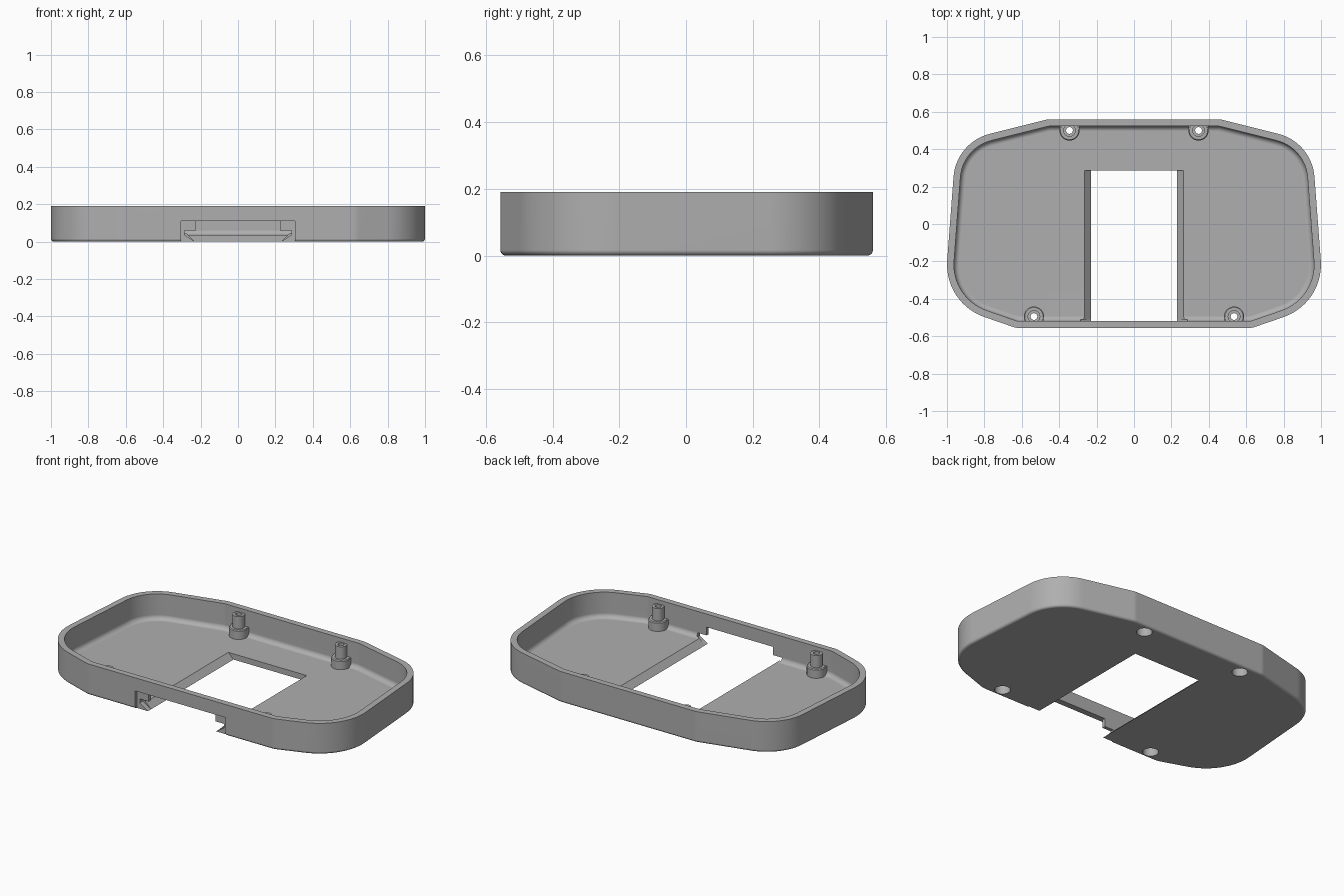
import bpy, bmesh
from math import sin, cos, pi, tan
from mathutils import Vector

default = bpy.data.objects.get("Cube")
if default:
    bpy.data.objects.remove(default, do_unlink=True)

grey = bpy.data.materials.new("plain grey plastic")
grey.use_nodes = True
grey.diffuse_color = (0.43, 0.43, 0.43, 1)
grey.node_tree.nodes["Principled BSDF"].inputs["Base Color"].default_value = grey.diffuse_color

HEIGHT, WALL, FLOOR, COVE, EDGE = 0.19, 0.037, 0.035, 0.028, 0.016


def make(name, bm):
    bmesh.ops.recalc_face_normals(bm, faces=bm.faces)
    mesh = bpy.data.meshes.new(name)
    bm.to_mesh(mesh)
    bm.free()
    mesh.materials.append(grey)
    ob = bpy.data.objects.new(name, mesh)
    bpy.context.collection.objects.link(ob)
    return ob


def loft(name, rings):
    """Skin a stack of equal rings and cap both ends."""
    bm = bmesh.new()
    loops = [[bm.verts.new(p) for p in r] for r in rings]
    n = len(loops[0])
    for a, b in zip(loops, loops[1:]):
        for i in range(n):
            j = (i + 1) % n
            bm.faces.new((a[i], a[j], b[j], b[i]))
    bm.faces.new(loops[0][::-1])
    bm.faces.new(loops[-1])
    return make(name, bm)


def lathe(name, x, y, profile, n=32):
    return loft(name, [[(x + r * cos(2 * pi * i / n), y + r * sin(2 * pi * i / n), z)
                        for i in range(n)] for r, z in profile])


def prism(name, half, y0, y1):
    """Extrude a mirrored x-z profile along y."""
    pts = half + [(-x, z) for x, z in reversed(half)]
    return loft(name, [[(x, y, z) for x, z in pts] for y in (y0, y1)])


# Plan of the tray: corner x, corner y, fillet radius, arc steps
right_half = [(0.46, 0.56, 0.10, 3), (0.951, 0.437, 0.256, 14),
              (1.016, -0.423, 0.296, 14), (0.63, -0.556, 0.10, 3)]
corners = right_half + [(-x, y, r, n) for x, y, r, n in reversed(right_half)]


def outline(inset, z):
    pts = []
    for k, (x, y, r, n) in enumerate(corners):
        p = Vector((x, y))
        a = (p - Vector(corners[k - 1][:2])).normalized()
        b = (Vector(corners[(k + 1) % len(corners)][:2]) - p).normalized()
        turn = a.angle(b)
        side = Vector((a.y, -a.x))              # inward normal
        centre = p - a * r * tan(turn / 2) + side * r
        for i in range(n + 1):
            t = turn * i / n
            d = -side * cos(t) + a * sin(t)
            q = centre + d * (r - inset)
            pts.append((q.x, q.y, z))
    return pts


# Tray: rounded lower edge, straight wall, flat rim, coved floor
rings = []
for i in range(6):
    t = i / 5 * pi / 2
    rings.append(outline(EDGE * (1 - sin(t)), EDGE * (1 - cos(t))))
rings += [outline(0, HEIGHT), outline(WALL, HEIGHT)]
for i in range(7):
    t = i / 6 * pi / 2
    rings.append(outline(WALL + COVE * (1 - cos(t)), FLOOR + COVE * (1 - sin(t))))
tray = loft("tray", rings)

adds, cuts = [], []

# Screw bosses: flared shoulder, web to the wall and slim post
for sx in (-1, 1):
    for x, y in ((0.345, 0.5), (0.535, -0.495)):
        x *= sx
        flare = [(0.054 + 0.02 * (1 - sin(t)), FLOOR + 0.02 * (1 - cos(t)))
                 for t in (0, pi / 8, pi / 4, 3 * pi / 8, pi / 2)]
        if y > 0:
            flare = [(min(r, 0.057), z) for r, z in flare]
        adds.append(lathe("boss", x, y, [(0.054, 0.02)] + flare[-1:]
                          + [(0.054, 0.085), (0.049, 0.09), (0.034, 0.09), (0.034, 0.165)]))
        s = 1 if y > 0 else -1
        bm = bmesh.new()
        bmesh.ops.create_cube(bm, size=1)
        for v in bm.verts:
            v.co = (x + v.co.x * 0.106, y + s * (0.5 + v.co.y) * 0.043, 0.02 + (v.co.z + 0.5) * 0.069)
        adds.append(make("boss_web", bm))
        cuts.append(lathe("screw_hole", x, y, [(0.018, -0.1), (0.018, 0.3)]))
        cuts.append(lathe("screw_head_pocket", x, y, [(0.044, -0.1), (0.044, 0.055)]))

# Sliding door opening: bevelled floor cut, dovetail wall slot, outer recess
low, high = 0.05, 0.06
cuts.append(prism("floor_opening", [(0.23 - low, -low), (0.23 + low, low)], -0.53, 0.285))
cuts.append(prism("wall_slot", [(0.23, -low), (0.23, 0), (0.285, 0.036), (0.285, high),
                                (0.225, high), (0.225, 0.11)], -0.6, -0.51))
cuts.append(prism("door_recess", [(0.305, -low), (0.305, 0.11)], -0.6, -0.54))

for ob, op in [(o, "UNION") for o in adds] + [(o, "DIFFERENCE") for o in cuts]:
    m = tray.modifiers.new(ob.name, "BOOLEAN")
    m.object, m.operation, m.solver = ob, op, "EXACT"
bpy.context.view_layer.update()
result = bpy.data.meshes.new_from_object(tray.evaluated_get(bpy.context.evaluated_depsgraph_get()))
tray.modifiers.clear()
tray.data = result
for ob in adds + cuts:
    bpy.data.objects.remove(ob, do_unlink=True)

# Smooth shading with crisp edges and flat broad faces
bpy.ops.object.select_all(action="DESELECT")
tray.select_set(True)
bpy.context.view_layer.objects.active = tray
bpy.ops.object.shade_smooth_by_angle(angle=0.6)
wn = tray.modifiers.new("even shading", "WEIGHTED_NORMAL")
wn.keep_sharp = True
